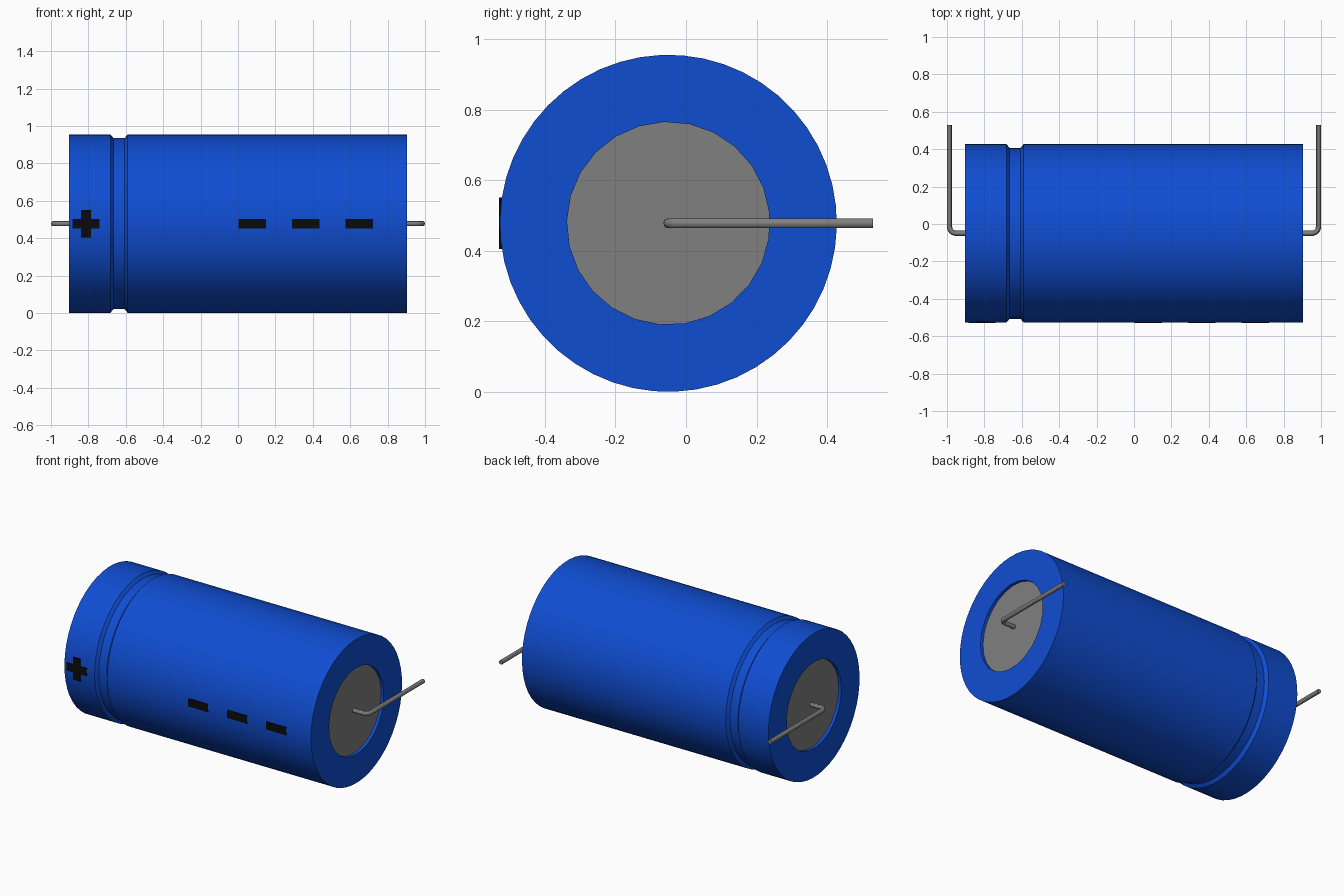
import bpy, bmesh, math
from mathutils import Vector

cube = bpy.data.objects.get("Cube")
if cube:
    bpy.data.objects.remove(cube, do_unlink=True)

CY, CZ = -0.05, 0.478          # axis of the can
R, HOLE = 0.477, 0.287         # can radius, end opening radius
END, RECESS = 0.903, 0.02      # half length, depth of the end discs
SIDES = 50
START = math.radians(-2.4)


def material(name, rgb, rough=0.5):
    m = bpy.data.materials.new(name)
    m.use_nodes = True
    m.diffuse_color = (*rgb, 1)
    bsdf = m.node_tree.nodes["Principled BSDF"]
    bsdf.inputs["Base Color"].default_value = (*rgb, 1)
    bsdf.inputs["Roughness"].default_value = rough
    return m


BLUE = material("blue sleeve", (0.005, 0.075, 0.65))
GREY = material("grey metal", (0.215, 0.215, 0.215))
BLACK = material("black print", (0.003, 0.003, 0.003))


def finish(name, bm, mat, smooth=False):
    bmesh.ops.recalc_face_normals(bm, faces=bm.faces)
    me = bpy.data.meshes.new(name)
    bm.to_mesh(me)
    bm.free()
    me.materials.append(mat)
    ob = bpy.data.objects.new(name, me)
    bpy.context.collection.objects.link(ob)
    if smooth:
        shade(ob)
    return ob


def shade(ob):
    bpy.ops.object.select_all(action='DESELECT')
    ob.select_set(True)
    bpy.context.view_layer.objects.active = ob
    bpy.ops.object.shade_smooth_by_angle(angle=math.radians(30))


def on_axis(x, r, i, n):
    a = START + 2 * math.pi * i / n
    return Vector((x, CY + r * math.sin(a), CZ + r * math.cos(a)))


# Sleeve: lathed profile (x, radius) with a crimp groove and open ends
profile = [(-END + RECESS, HOLE), (-END, HOLE), (-END, R), (-0.682, R),
           (-0.665, R - 0.02), (-0.607, R - 0.02), (-0.59, R),
           (END, R), (END, HOLE), (END - RECESS, HOLE)]
bm = bmesh.new()
rings = []
for x, r in profile:
    # the end opening has half as many sides, so odd points sit on its chords
    rings.append([bm.verts.new(on_axis(
        x, r * math.cos(2 * math.pi / SIDES) if r == HOLE and i % 2 else r, i, SIDES))
        for i in range(SIDES)])
for a, b in zip(rings, rings[1:]):
    for i in range(SIDES):
        j = (i + 1) % SIDES
        bm.faces.new((a[i], a[j], b[j], b[i]))
finish("sleeve", bm, BLUE, True)

for side, label in ((-1, "right"), (1, "left")):
    # Recessed end disc
    bm = bmesh.new()
    n = SIDES // 2
    ring = [bm.verts.new(on_axis(side * (END - RECESS), HOLE, i, n)) for i in range(n)]
    face = bm.faces.new(ring)
    face.normal_update()
    if face.normal.x * side < 0:
        face.normal_flip()
    me = bpy.data.meshes.new("end_disc_" + label)
    bm.to_mesh(me)
    bm.free()
    me.materials.append(GREY)
    bpy.context.collection.objects.link(bpy.data.objects.new("end_disc_" + label, me))

    # Lead wire: out of the disc, then bent towards the back
    wx, bend = 0.986, 0.035
    path = [(END - RECESS - 0.01, CY)]
    for k in range(7):
        t = math.pi / 2 * k / 6
        path.append((wx - bend + bend * math.sin(t), CY + bend - bend * math.cos(t)))
    path.append((wx, 0.53))
    cu = bpy.data.curves.new("lead_" + label, 'CURVE')
    cu.dimensions = '3D'
    cu.bevel_depth = 0.014
    cu.bevel_resolution = 4
    cu.use_fill_caps = True
    sp = cu.splines.new('POLY')
    sp.points.add(len(path) - 1)
    for p, (x, y) in zip(sp.points, path):
        p.co = (side * x, y, CZ, 1)
    cu.materials.append(GREY)
    ob = bpy.data.objects.new("lead_" + label, cu)
    bpy.context.collection.objects.link(ob)
    bpy.ops.object.select_all(action='DESELECT')
    ob.select_set(True)
    bpy.context.view_layer.objects.active = ob
    bpy.ops.object.convert(target='MESH')
    shade(bpy.context.view_layer.objects.active)


def plate(name, cx, outline):
    """Thin printed mark on the front, extruded from an outline in x and z."""
    bm = bmesh.new()
    face = bm.faces.new([bm.verts.new((cx + x, -0.53, CZ + z)) for x, z in outline])
    ext = bmesh.ops.extrude_face_region(bm, geom=[face], use_keep_orig=True)
    verts = [g for g in ext["geom"] if isinstance(g, bmesh.types.BMVert)]
    bmesh.ops.translate(bm, verts=verts, vec=(0, 0.0095, 0))
    finish(name, bm, BLACK)


# Polarity marks
A, T = 0.073, 0.026
plate("plus_mark", -0.813, [(-A, -T), (-T, -T), (-T, -A), (T, -A), (T, -T), (A, -T),
                            (A, T), (T, T), (T, A), (-T, A), (-T, T), (-A, T)])
for i in range(3):
    plate(f"minus_mark_{i + 1}", 0.077 + 0.286 * i, [(-A, -T), (A, -T), (A, T), (-A, T)])
